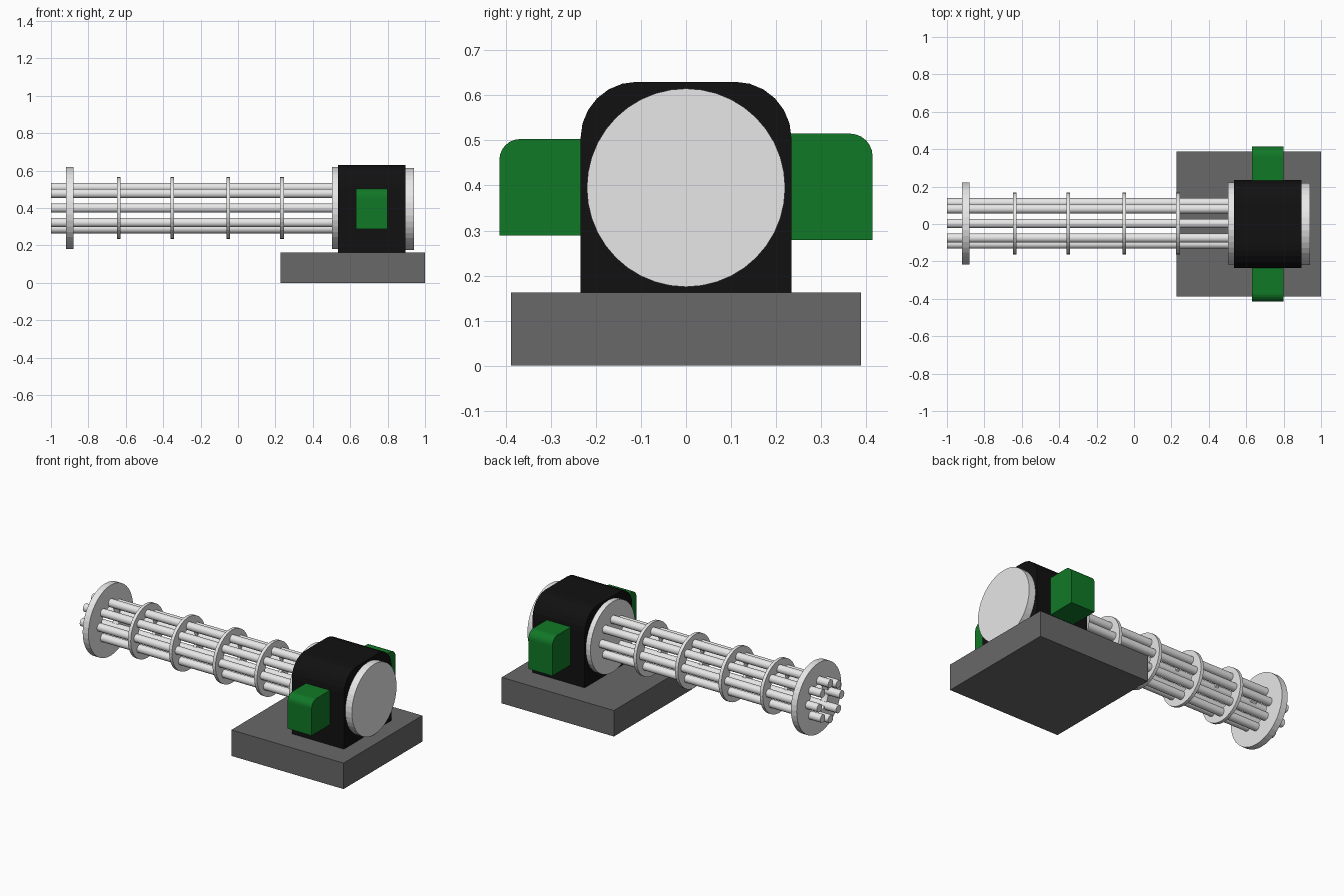
import bpy, bmesh, math
from mathutils import Matrix, Vector

if "Cube" in bpy.data.objects:
    bpy.data.objects.remove(bpy.data.objects["Cube"])


def material(name, rgb):
    m = bpy.data.materials.new(name)
    m.diffuse_color = (*rgb, 1)
    m.use_nodes = True
    m.node_tree.nodes["Principled BSDF"].inputs["Base Color"].default_value = m.diffuse_color
    return m


STEEL = material("pale_steel", (0.8, 0.8, 0.8))
GREY = material("dark_grey", (0.138, 0.138, 0.138))
BLACK = material("black", (0.0055, 0.0055, 0.0055))
GREEN = material("green", (0.0055, 0.19, 0.02))


def finish(name, bm, mat):
    bmesh.ops.recalc_face_normals(bm, faces=bm.faces)
    me = bpy.data.meshes.new(name)
    bm.to_mesh(me)
    bm.free()
    me.materials.append(mat)
    ob = bpy.data.objects.new(name, me)
    bpy.context.collection.objects.link(ob)
    return ob


def extrude_x(name, profile, x0, x1, mat):
    """Extrude a (y, z) outline along x."""
    bm = bmesh.new()
    face = bm.faces.new([bm.verts.new((x0, y, z)) for y, z in profile])
    out = bmesh.ops.extrude_face_region(bm, geom=[face])
    moved = [v for v in out["geom"] if isinstance(v, bmesh.types.BMVert)]
    bmesh.ops.translate(bm, verts=moved, vec=(x1 - x0, 0, 0))
    return finish(name, bm, mat)


def arc(cy, cz, r, a0, a1, n):
    return [(cy + r * math.cos(math.radians(a0 + (a1 - a0) * i / n)),
             cz + r * math.sin(math.radians(a0 + (a1 - a0) * i / n)))
            for i in range(n + 1)]


def disc(name, x0, x1, r, y, z, sides, mat):
    return extrude_x(name, arc(y, z, r, 0, 360 - 360 / sides, sides - 1), x0, x1, mat)


def ring(name, x0, x1, r_in, r_out, y, z, sides, mat):
    """Flat annulus spun around the barrel axis."""
    bm = bmesh.new()
    section = [(x0, r_in), (x1, r_in), (x1, r_out), (x0, r_out)]
    loops = []
    for i in range(sides):
        a = 2 * math.pi * i / sides
        loops.append([bm.verts.new((x, y + r * math.cos(a), z + r * math.sin(a)))
                      for x, r in section])
    for i in range(sides):
        a, b = loops[i], loops[(i + 1) % sides]
        for k in range(4):
            bm.faces.new((a[k], a[(k + 1) % 4], b[(k + 1) % 4], b[k]))
    return finish(name, bm, mat)


# base slab
extrude_x("base", [(-0.388, 0), (0.388, 0), (0.388, 0.162), (-0.388, 0.162)],
          0.226, 1.0, GREY)

# housing with rounded top corners
extrude_x("housing",
          [(-0.234, 0.162), (0.234, 0.162)]
          + arc(0.109, 0.505, 0.125, 0, 90, 6) + arc(-0.109, 0.505, 0.125, 90, 180, 6),
          0.535, 0.895, BLACK)

# side boxes, rounded on the top outer edge
for name, s, z0, z1, r in (("side_box_back", 1, 0.279, 0.515, 0.05),
                           ("side_box_front", -1, 0.289, 0.503, 0.046)):
    outline = [(0.225, z0), (0.414, z0)] + arc(0.414 - r, z1 - r, r, 0, 90, 6) + [(0.225, z1)]
    extrude_x(name, [(s * y, z) for y, z in outline], 0.632, 0.798, GREEN)

# end caps on the housing
disc("rear_cap", 0.89, 0.94, 0.22, 0, 0.395, 40, STEEL)
disc("front_cap", 0.503, 0.54, 0.22, 0.003, 0.4, 40, STEEL)

# muzzle flange and barrel clamps
ring("muzzle_flange", -0.92, -0.88, 0.09, 0.22, 0.003, 0.4, 40, STEEL)
for i, x in enumerate((-0.637, -0.352, -0.052, 0.235)):
    ring(f"barrel_clamp_{i + 1}", x - 0.01, x + 0.01, 0.09, 0.165, 0.003, 0.4, 40, STEEL)

# ring of eight barrels
for i in range(8):
    a = math.radians(45 * i)
    ob = disc(f"barrel_{i + 1}", -1.0, 0.51, 0.025,
              0.003 + 0.11 * math.cos(a), 0.4 + 0.11 * math.sin(a), 16, STEEL)
    for p in ob.data.polygons:
        p.use_smooth = abs(p.normal.x) < 0.5
    ob.data.set_sharp_from_angle(angle=math.radians(40))
